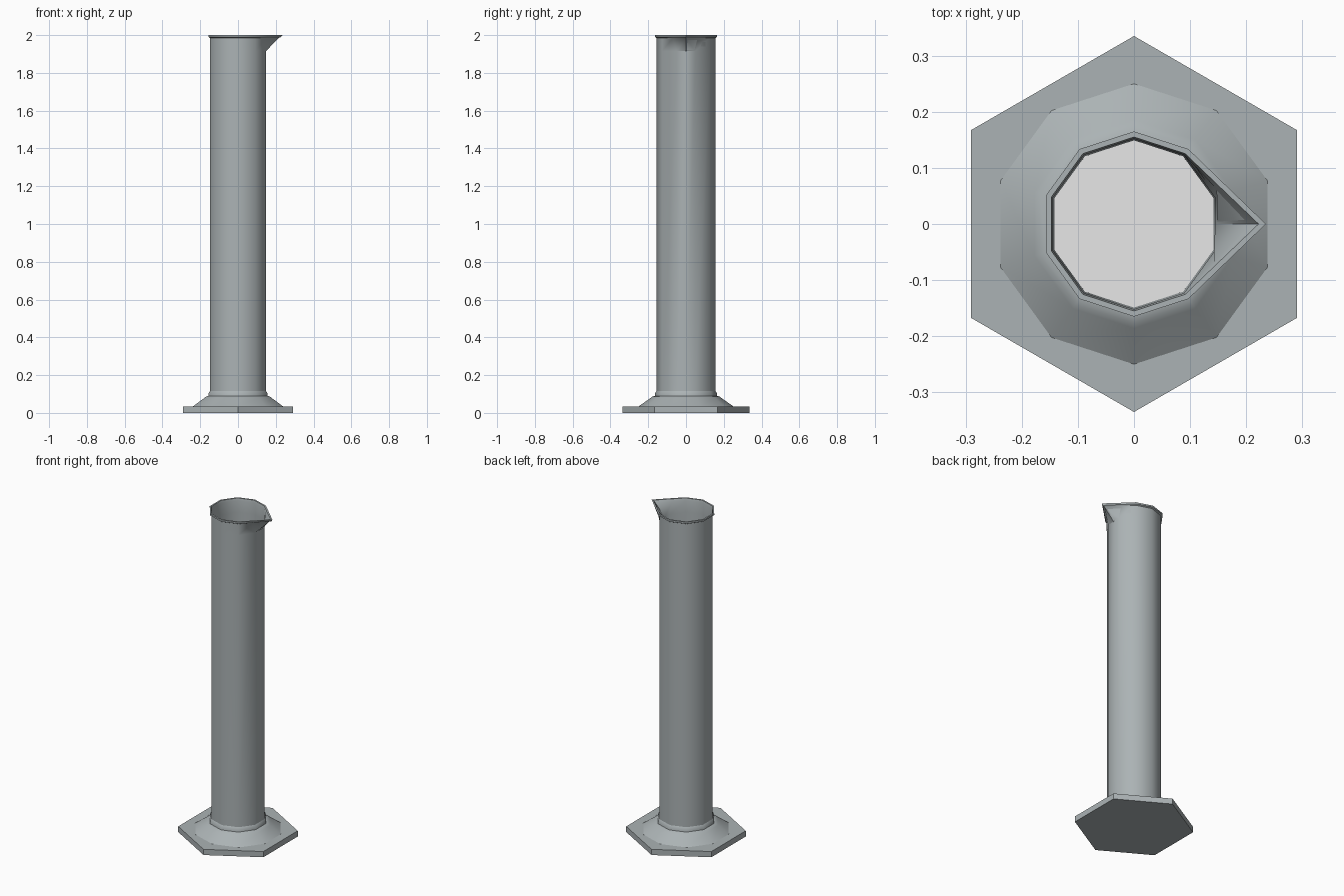
import bpy, bmesh, math
from mathutils import Vector

if "Cube" in bpy.data.objects:
    bpy.data.objects.remove(bpy.data.objects["Cube"])


def material(name, rgb):
    m = bpy.data.materials.new(name)
    m.diffuse_color = (*rgb, 1)
    m.use_nodes = True
    m.node_tree.nodes["Principled BSDF"].inputs["Base Color"].default_value = m.diffuse_color
    return m


GREY = material("blue_grey", (0.41, 0.45, 0.46))
PALE = material("pale_grey", (0.8, 0.8, 0.8))


def polygon(r, z, sides):
    # Regular polygon with one corner pointing to +y
    return [Vector((r * math.cos(a), r * math.sin(a), z))
            for a in (math.pi / 2 + i * math.tau / sides for i in range(sides))]


def tube_ring(r, z, tip=None):
    # Decagon with an extra point at +x, which can be pulled out into a spout
    pts = [Vector((r * math.cos(math.radians(a)), r * math.sin(math.radians(a)), z))
           for a in range(18, 360, 36)]
    nose = Vector((tip or r * math.cos(math.radians(18)), 0, z))
    if tip:
        pts[0] = pts[1].lerp(nose, 0.45)
        pts[-1] = pts[-2].lerp(nose, 0.45)
    return [nose] + pts


def loft(name, rings, mat, cap_start=False, cap_end=False):
    bm = bmesh.new()
    loops = [[bm.verts.new(p) for p in ring] for ring in rings]
    for a, b in zip(loops, loops[1:]):
        n = len(a)
        for i in range(n):
            j = (i + 1) % n
            bm.faces.new((a[i], a[j], b[j], b[i]))
    if cap_start:
        bm.faces.new(loops[0][::-1])
    if cap_end:
        bm.faces.new(loops[-1])
    mesh = bpy.data.meshes.new(name)
    bm.to_mesh(mesh)
    bm.free()
    mesh.materials.append(mat)
    ob = bpy.data.objects.new(name, mesh)
    bpy.context.collection.objects.link(ob)
    bpy.ops.object.select_all(action='DESELECT')
    ob.select_set(True)
    bpy.context.view_layer.objects.active = ob
    bpy.ops.object.shade_smooth_by_angle(angle=math.radians(38))
    return ob


# Hexagonal foot plate
loft("foot_plate", [polygon(0.335, z, 6) for z in (0, 0.035)], GREY, True, True)

# Sloped collar with a small stepped ring holding the tube
collar = [(0.25, 0.035), (0.186, 0.08), (0.177, 0.087), (0.165, 0.09),
          (0.163, 0.105), (0.156, 0.116)]
loft("collar", [polygon(r, z, 10) for r, z in collar], GREY)

# Tube: outer wall up to the lip, over the rim and down the inner wall
profile = [(0.156, 0.09), (0.156, 1.915), (0.156, 1.985, 0.215),
           (0.165, 1.99, 0.228), (0.165, 2.0, 0.235), (0.155, 2.0, 0.222),
           (0.152, 1.985, 0.207), (0.152, 1.915), (0.149, 0.10)]
loft("tube_with_spout", [tube_ring(*p) for p in profile], GREY)

# Pale floor inside the tube
loft("inner_floor", [polygon(0.151, z, 10) for z in (0.095, 0.101)], PALE, True, True)
